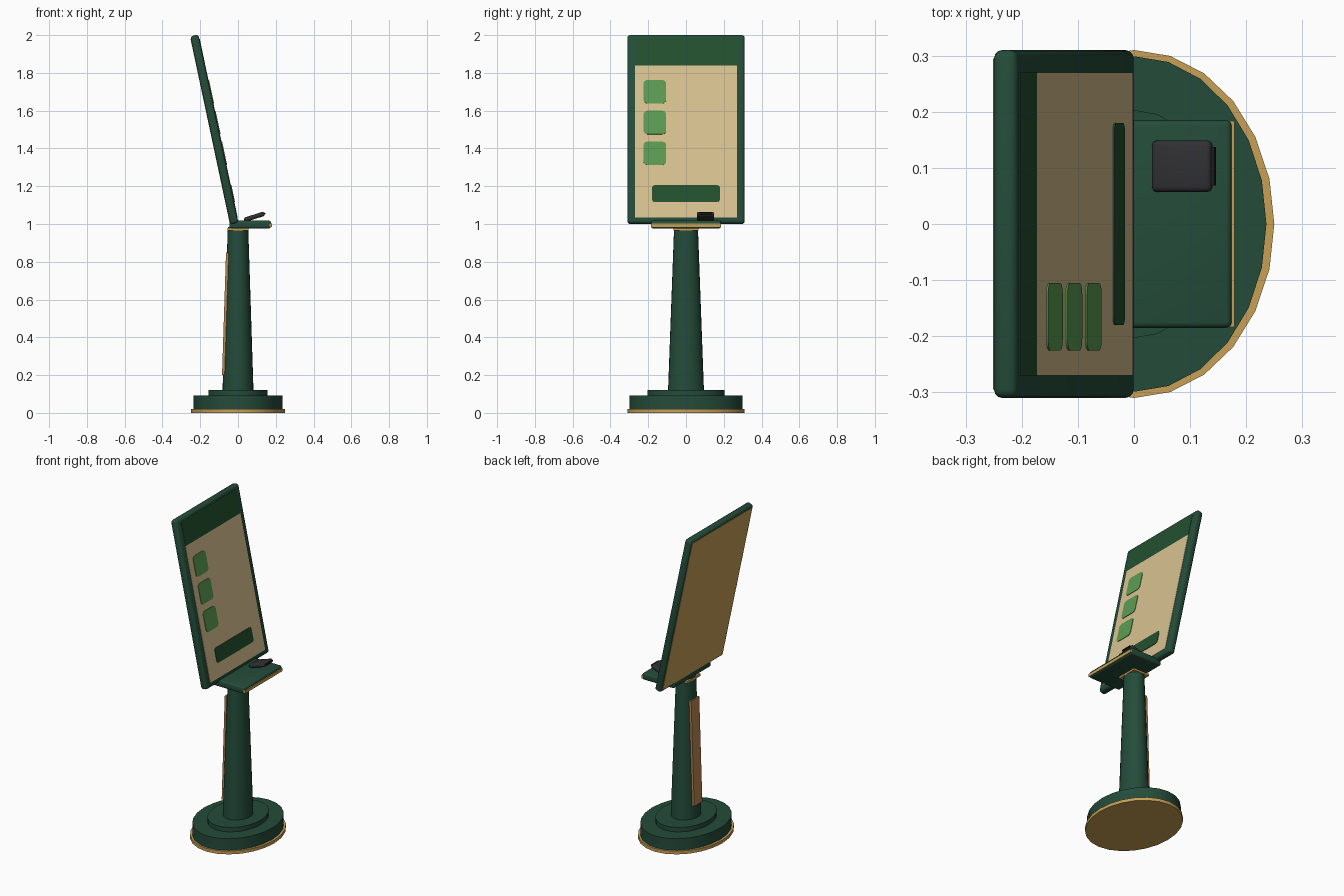
import bpy, bmesh, math
from mathutils import Matrix, Vector

if "Cube" in bpy.data.objects:
    bpy.data.objects.remove(bpy.data.objects["Cube"])


def mat(name, r, g, b):
    lin = [((c / 255 + 0.055) / 1.055) ** 2.4 for c in (r, g, b)]
    m = bpy.data.materials.new(name)
    m.diffuse_color = (*lin, 1)
    m.use_nodes = True
    m.node_tree.nodes["Principled BSDF"].inputs["Base Color"].default_value = m.diffuse_color
    return m


GREEN = mat("frame green", 36, 76, 58)
DARK = mat("deep green", 36, 80, 46)
LEAF = mat("leaf green", 92, 156, 82)
TAN = mat("screen tan", 216, 194, 144)
BRASS = mat("brass", 200, 160, 86)
COPPER = mat("copper", 186, 136, 84)
BLACK = mat("charcoal", 48, 47, 50)
SLOT = mat("slot black", 26, 26, 28)


def finish(name, bm, material, matrix=Matrix()):
    bmesh.ops.recalc_face_normals(bm, faces=bm.faces)
    me = bpy.data.meshes.new(name)
    bm.to_mesh(me)
    bm.free()
    me.materials.append(material)
    ob = bpy.data.objects.new(name, me)
    bpy.context.collection.objects.link(ob)
    ob.matrix_world = matrix
    bpy.context.view_layer.objects.active = ob
    for o in bpy.context.selected_objects:
        o.select_set(False)
    ob.select_set(True)
    bpy.ops.object.shade_smooth_by_angle(angle=math.radians(35))
    return ob


def box(name, lo, hi, material, r=0, matrix=Matrix(), axis=None, segs=3):
    """Box between two corners; bevels all edges, or only those along one axis."""
    lo, hi = Vector(lo), Vector(hi)
    bm = bmesh.new()
    bmesh.ops.create_cube(bm, size=1)
    for v in bm.verts:
        v.co = Vector([(lo[i] + hi[i]) / 2 + v.co[i] * (hi[i] - lo[i]) for i in range(3)])
    if r:
        edges = [e for e in bm.edges if axis is None or
                 abs((e.verts[0].co - e.verts[1].co)[axis]) > 1e-5]
        bmesh.ops.bevel(bm, geom=edges, offset=r, segments=segs, profile=0.5, affect='EDGES')
    return finish(name, bm, material, matrix)


def oval(name, z0, z1, bottom, top, material):
    """24-sided elliptical frustum."""
    bm = bmesh.new()
    rings = []
    for z, (rx, ry) in ((z0, bottom), (z1, top)):
        rings.append([bm.verts.new((rx * math.cos(i * math.tau / 24),
                                    ry * math.sin(i * math.tau / 24), z)) for i in range(24)])
    for i in range(24):
        j = (i + 1) % 24
        bm.faces.new((rings[0][i], rings[0][j], rings[1][j], rings[1][i]))
    bm.faces.new(rings[0][::-1])
    bm.faces.new(rings[1])
    return finish(name, bm, material)


# Foot and column
oval("foot_trim", 0, 0.02, (0.25, 0.31), (0.25, 0.31), BRASS)
oval("foot", 0.02, 0.092, (0.236, 0.299), (0.236, 0.299), GREEN)
oval("foot_step", 0.092, 0.12, (0.157, 0.203), (0.157, 0.203), GREEN)
oval("column", 0.12, 0.985, (0.082, 0.095), (0.054, 0.063), GREEN)
box("column_collar", (-0.055, -0.065, 0.966), (0.055, 0.065, 0.98), BRASS)

# Copper strip leaning along the back of the column
lean = math.atan(0.028 / 0.865)
box("column_strip", (-0.007, -0.04, -0.325), (0.007, 0.04, 0.325), COPPER,
    matrix=Matrix.Translation((-0.067, 0, 0.525)) @ Matrix.Rotation(lean, 4, 'Y'))

# Tray with brass front edge
box("tray", (-0.045, -0.185, 0.977), (0.174, 0.185, 1.018), GREEN, 0.01)
box("tray_trim", (0.168, -0.184, 0.984), (0.179, 0.184, 1.003), BRASS)

# Card reader, tilted on the tray
reader = Matrix.Translation((0.086, 0.103, 1.038)) @ Matrix.Rotation(math.radians(-18), 4, 'Y')
box("card_reader", (-0.056, -0.046, -0.012), (0.056, 0.046, 0.012), BLACK, 0.01, reader)
box("card_slot", (0.05, -0.034, -0.005), (0.062, 0.034, 0.004), SLOT, 0, reader)

# Tilted display
tilt = math.radians(12)
S = Matrix.Translation((-0.125, 0, 1.5)) @ Matrix.Rotation(-tilt, 4, 'Y')
F = 0.022  # half thickness of the frame


def panel(name, y0, y1, z0, z1, lift, material, r=0):
    """Thin plate on the display front, heights given in world z."""
    a, b = [(z - 1.505) / math.cos(tilt) for z in (z0, z1)]
    return box(name, (F - 0.002, y0, a), (F + lift, y1, b), material, r, S, axis=0)


box("display_frame", (-F, -0.31, -0.51), (F, 0.31, 0.51), GREEN, 0.015, S)
panel("display_screen", -0.27, 0.27, 1.035, 1.84, 0.002, TAN)
panel("display_header", -0.27, 0.27, 1.84, 1.982, 0.002, DARK)
for i, z in enumerate((1.70, 1.537, 1.374)):
    panel(f"menu_tile_{i + 1}", -0.225, -0.105, z - 0.062, z + 0.062, 0.005, LEAF, 0.02)
panel("start_button", -0.18, 0.18, 1.117, 1.205, 0.005, DARK, 0.015)
box("display_back", (-F - 0.002, -0.295, -0.495), (-F + 0.004, 0.295, 0.495), BRASS, 0, S)
